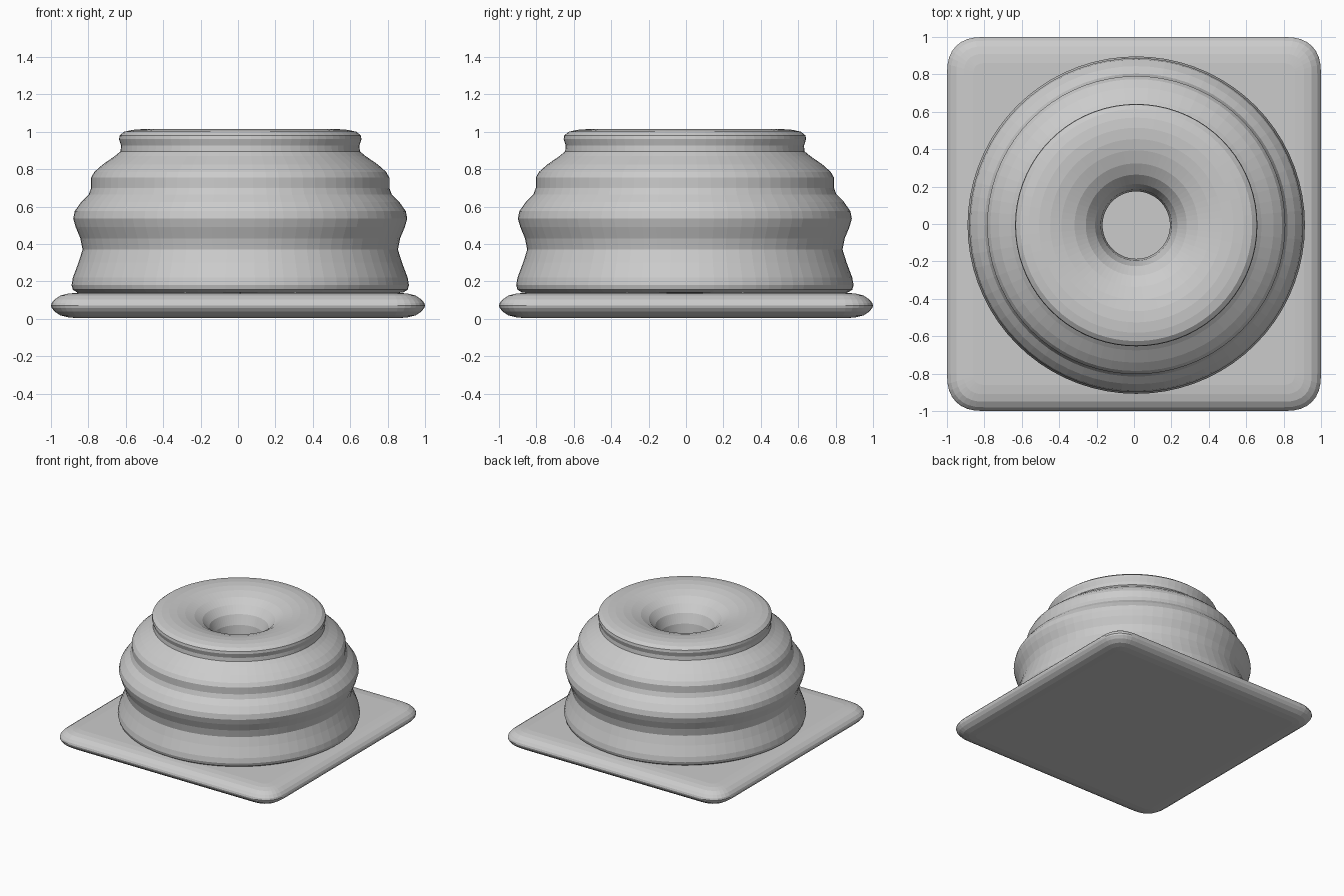
import bpy, bmesh
from math import cos, sin, pi, tau

if "Cube" in bpy.data.objects:
    bpy.data.objects.remove(bpy.data.objects["Cube"])

def loft(name, rings, cap=False):
    """Skin a list of equal-length closed rings, optionally capping both ends."""
    bm = bmesh.new()
    loops = [[bm.verts.new(p) for p in ring] for ring in rings]
    for a, b in zip(loops, loops[1:]):
        n = len(a)
        for i in range(n):
            j = (i + 1) % n
            bm.faces.new((a[i], a[j], b[j], b[i]))
    if cap:
        bm.faces.new(list(reversed(loops[0])))
        bm.faces.new(loops[-1])
    me = bpy.data.meshes.new(name)
    bm.to_mesh(me)
    bm.free()
    ob = bpy.data.objects.new(name, me)
    bpy.context.collection.objects.link(ob)
    return ob

# square plinth with soft corners and a rolled edge
def square_ring(inset, z, steps=8):
    pts = []
    r = 0.2 - inset
    for sx, sy, start in ((1, 1, 0), (-1, 1, 1), (-1, -1, 2), (1, -1, 3)):
        for k in range(steps + 1):
            t = k / steps * pi / 2
            if start % 2:
                t = pi / 2 - t
            c, s = max(cos(t), 0) ** 0.8, max(sin(t), 0) ** 0.8
            pts.append((sx * (0.8 + r * c), sy * (0.8 + r * s), z))
    return pts

edge = [(0.14, 0.003), (0.09, 0.008), (0.05, 0.018), (0.02, 0.038), (0.004, 0.058)]
half = edge + [(0.0, 0.07)]
plinth_profile = half + [(d, 0.142 - z) for d, z in reversed(edge)]
loft("square_plinth", [square_ring(d, z) for d, z in plinth_profile], cap=True)

# turned body: moulded outside, then over the rim and down the central funnel
profile = [
    (0.80, 0.135), (0.87, 0.14), (0.895, 0.155), (0.902, 0.18), (0.895, 0.22),
    (0.865, 0.30), (0.843, 0.37), (0.855, 0.43), (0.88, 0.49), (0.893, 0.535),
    (0.885, 0.575), (0.85, 0.625), (0.81, 0.665), (0.797, 0.70), (0.797, 0.755),
    (0.78, 0.785), (0.735, 0.825), (0.67, 0.87), (0.64, 0.895), (0.637, 0.925),
    (0.648, 0.96), (0.645, 0.98), (0.62, 1.0), (0.575, 1.01), (0.52, 1.014),
    (0.46, 1.01), (0.40, 0.998), (0.33, 0.975), (0.27, 0.94), (0.22, 0.885),
    (0.19, 0.81), (0.18, 0.72),
]
SEG = 72
CX, CY = 0.012, -0.006
loft("turned_body", [[(CX + r * cos(tau * i / SEG), CY + r * sin(tau * i / SEG), z)
                      for i in range(SEG)] for r, z in profile])
